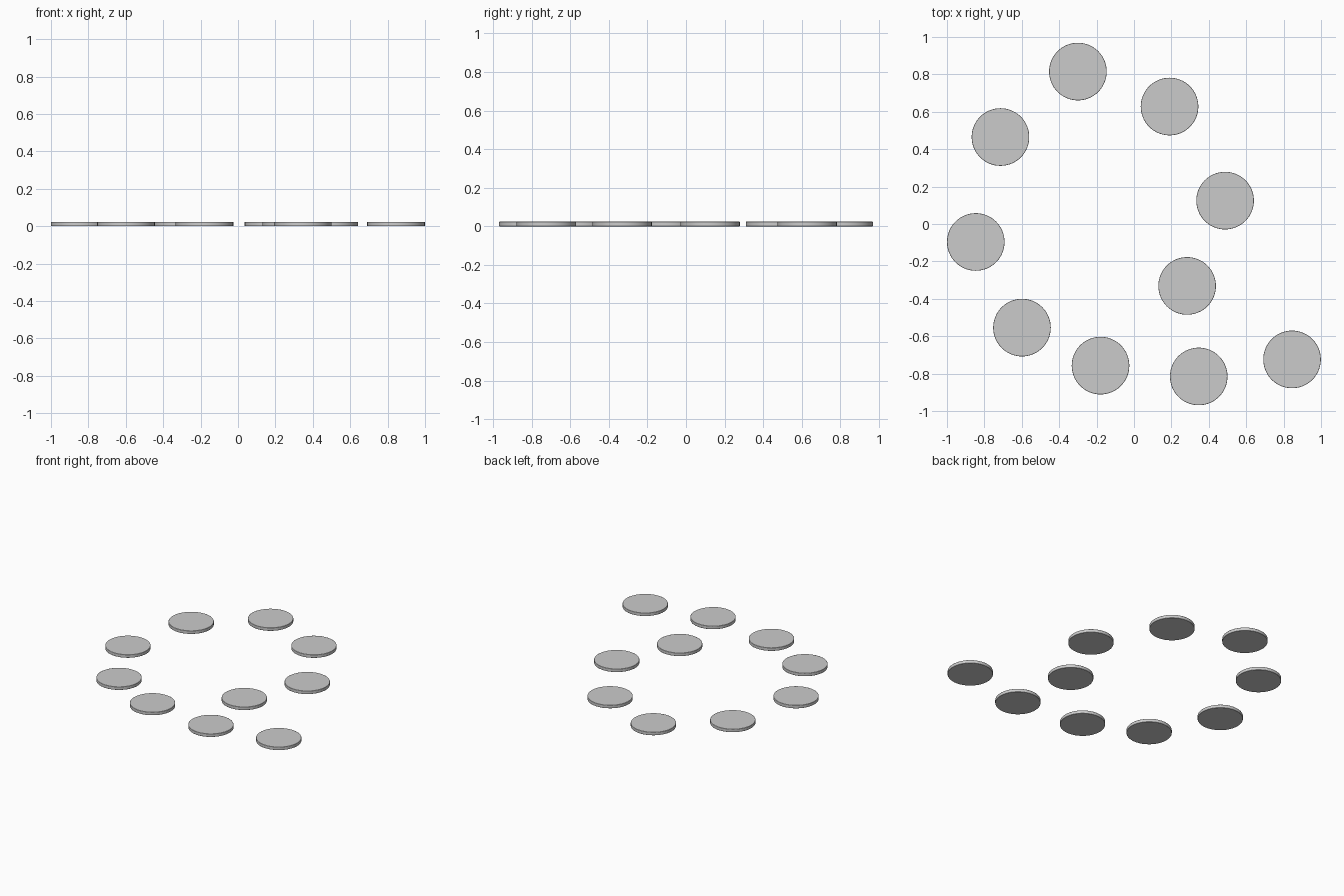
import bpy

if "Cube" in bpy.data.objects:
    bpy.data.objects.remove(bpy.data.objects["Cube"])

RADIUS = 0.154
HEIGHT = 0.024

# Disc centres: a closed ring with a tail at the lower right
CENTRES = [
    (-0.300, 0.815), (0.190, 0.628), (0.487, 0.125), (0.284, -0.331),
    (0.346, -0.815), (0.845, -0.724), (-0.179, -0.757), (-0.599, -0.554),
    (-0.846, -0.096), (-0.714, 0.465),
]


def add_disc(index, x, y):
    bpy.ops.mesh.primitive_cylinder_add(
        vertices=64, radius=RADIUS, depth=HEIGHT, location=(x, y, HEIGHT / 2))
    disc = bpy.context.object
    disc.name = f"disc_{index:02d}"
    bpy.ops.object.shade_smooth_by_angle()
    # Slightly softened rims
    bevel = disc.modifiers.new("soft_rim", 'BEVEL')
    bevel.width = 0.002
    bevel.segments = 2
    bevel.limit_method = 'ANGLE'


# Flat round discs
for i, (x, y) in enumerate(CENTRES, 1):
    add_disc(i, x, y)
